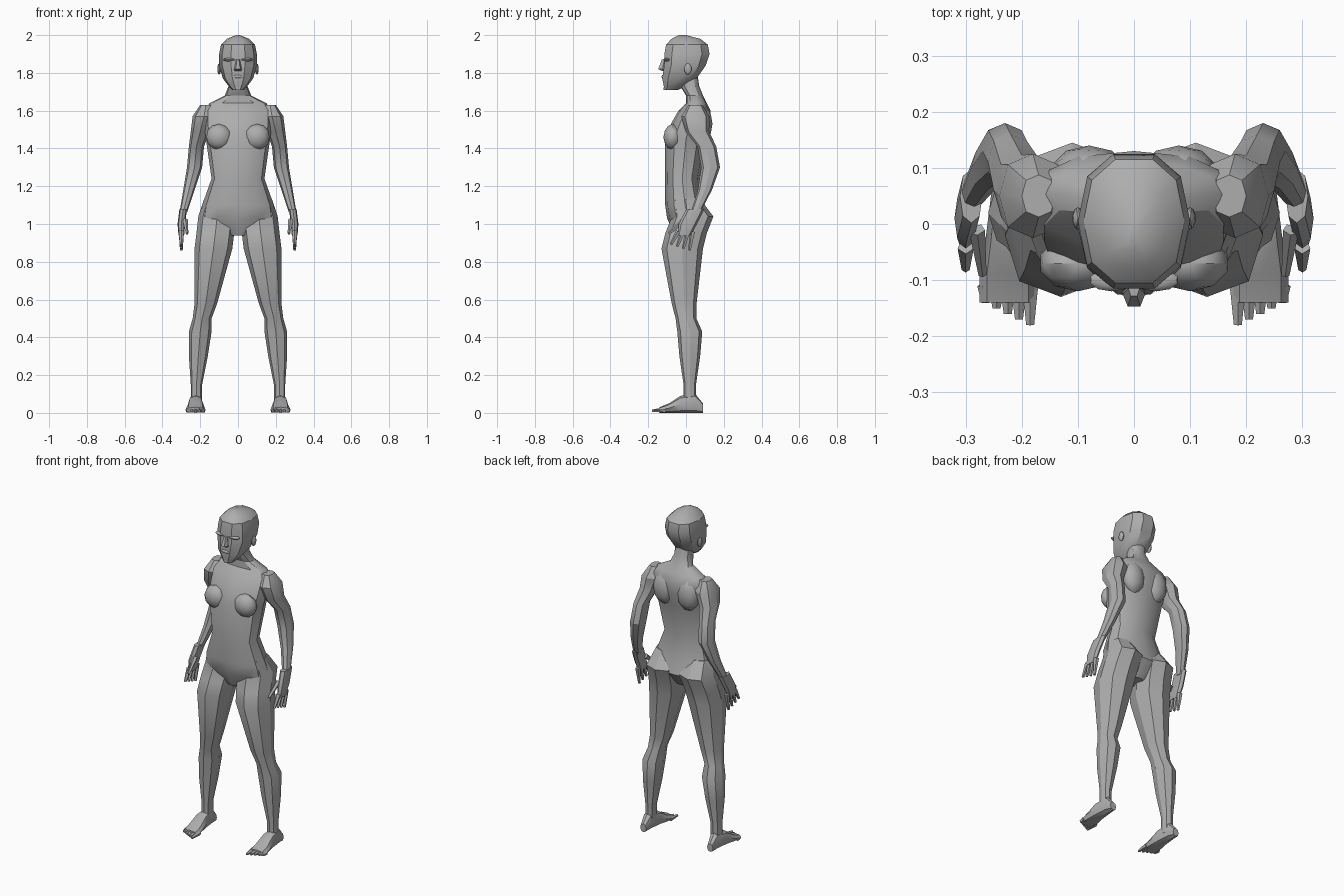
import bpy
import bmesh
from math import cos, sin, tau, radians
from mathutils import Matrix, Vector

default_cube = bpy.data.objects.get("Cube")
if default_cube:
    bpy.data.objects.remove(default_cube, do_unlink=True)

# One plain material for the whole figure
GREY = (*[.42] * 3, 1)
clay = bpy.data.materials.new("plain grey")
clay.diffuse_color = GREY
clay.use_nodes = True
for node in clay.node_tree.nodes:
    if node.type == "BSDF_PRINCIPLED":
        node.inputs["Base Color"].default_value = GREY


def finish(name, bm, mirrored):
    """Turn a bmesh into a shaded object, mirrored across x when asked."""
    bmesh.ops.recalc_face_normals(bm, faces=bm.faces)
    mesh = bpy.data.meshes.new(name)
    bm.to_mesh(mesh)
    bm.free()
    mesh.materials.append(clay)
    mesh.shade_smooth()
    mesh.set_sharp_from_angle(angle=radians(30))
    part = bpy.data.objects.new(name, mesh)
    bpy.context.scene.collection.objects.link(part)
    if mirrored:
        modifier = part.modifiers.new("Mirror", "MIRROR")
        modifier.use_axis[0] = True
        modifier.use_mirror_merge = False


def rounded(value):
    """Square off a circle slightly so the cross-sections read as flesh."""
    size = abs(value) ** .85
    return size if value >= 0 else -size


def oval(centre, half_width, depth_axis, sides):
    """Points of one cross-section, wide along x and deep along an axis."""
    across, along = Vector((half_width, 0, 0)), Vector(depth_axis)
    turns = [tau * i / sides for i in range(sides)]
    return [Vector(centre) + across * rounded(cos(t)) + along * rounded(sin(t))
            for t in turns]


def skin(name, sections, mirrored):
    """Bridge consecutive cross-sections and cap both ends."""
    bm = bmesh.new()
    loops = [[bm.verts.new(point) for point in section] for section in sections]
    for lower, upper in zip(loops, loops[1:]):
        for i in range(len(lower)):
            bm.faces.new((lower[i - 1], lower[i], upper[i], upper[i - 1]))
    bm.faces.new(loops[0])
    bm.faces.new(loops[-1])
    finish(name, bm, mirrored)


def trunk(name, profile, sides):
    """Central form from (height, half width, front, back)."""
    skin(name, [oval((0, (front + back) / 2, z), half, (0, (back - front) / 2, 0), sides)
                for z, half, front, back in profile], False)


def limb(name, joints, depth):
    """Paired form from (x, y, z, radius), deepened along y by a ratio."""
    skin(name, [oval((x, y, z), radius, (0, radius * depth, 0), 8)
                for x, y, z, radius in joints], True)


def blob(name, centre, radii, mirrored=True):
    """A low-poly ellipsoid for soft forms."""
    bm = bmesh.new()
    place = Matrix.Translation(centre) @ Matrix.Diagonal((*radii, 1))
    bmesh.ops.create_icosphere(bm, subdivisions=2, radius=1, matrix=place)
    finish(name, bm, mirrored)


def digits(name, spans, radius):
    """Tapered five-sided fingers or toes from pairs of base and tip."""
    bm = bmesh.new()
    for base, tip in spans:
        base, tip = Vector(base), Vector(tip)
        direction = tip - base
        turn = direction.to_track_quat("Z", "Y").to_matrix().to_4x4()
        bmesh.ops.create_cone(
            bm, cap_ends=True, segments=5, radius1=radius, radius2=radius / 2,
            depth=direction.length,
            matrix=Matrix.Translation((base + tip) / 2) @ turn)
    finish(name, bm, True)


# Torso from the crotch through waist, chest and shoulders to the neck
trunk("torso", [
    (.94, .05, -.06, .05),
    (1.03, .2, -.1, .12),
    (1.1, .19, -.11, .1),
    (1.24, .14, -.11, .07),
    (1.45, .17, -.11, .11),
    (1.53, .18, -.08, .13),
    (1.6, .18, -.04, .13),
    (1.64, .15, 0, .11),
    (1.68, .07, 0, .09),
    (1.73, .05, -.03, .07),
    (1.8, .05, -.04, .06),
], 12)

# Head from the chin to the crown
trunk("head", [
    (1.71, .03, -.12, -.04),
    (1.73, .05, -.12, 0),
    (1.77, .08, -.13, .06),
    (1.84, .1, -.12, .11),
    (1.9, .1, -.12, .13),
    (1.95, .09, -.11, .12),
    (1.98, .06, -.08, .08),
    (2, .01, -.04, 0),
], 10)

# Facial features
trunk("nose", [
    (1.81, .02, -.13, -.1),
    (1.82, .02, -.15, -.1),
    (1.87, .01, -.13, -.1),
], 6)
blob("lips", (0, -.12, 1.78), (.03, .01, .01), mirrored=False)
blob("brows", (.04, -.1, 1.87), (.04, .02, .01))
blob("ears", (.1, .01, 1.82), (.01, .02, .03))

# Soft chest and shoulder blade forms
blob("chest_forms", (.1, -.07, 1.46), (.07, .05, .07))
blob("shoulder_blades", (.08, .09, 1.53), (.07, .05, .1))

# Arms hang with the elbows back and the palms turned inward
limb("arms", [
    (.17, .05, 1.63, .03),
    (.18, .05, 1.57, .06),
    (.2, .06, 1.49, .05),
    (.22, .11, 1.41, .04),
    (.23, .13, 1.3, .04),
    (.26, .1, 1.18, .03),
    (.29, .05, 1.06, .02),
], 1.25)
limb("hands", [(.29, .05, 1.08, .02), (.3, .01, 1, .02), (.3, -.01, .94, .015)], 2.4)

# Four fingers fan out from the palm, with the thumb in front
fingers = [((.3, -.04 + i * .025, .96), (.3, -.08 + i * .033, .89 - i * .01))
           for i in range(4)]
thumb = ((.28, -.01, 1.02), (.27, -.09, .95))
digits("fingers", fingers + [thumb], .015)

# Legs from the buttocks over the knees and calves to the ankles
limb("legs", [
    (.11, 0, 1.13, .07),
    (.11, .035, 1.04, .1),
    (.12, 0, .95, .1),
    (.13, -.02, .87, .1),
    (.17, -.01, .58, .06),
    (.19, 0, .5, .05),
    (.2, .02, .43, .06),
    (.21, .02, .3, .05),
    (.22, .02, .15, .03),
    (.22, .02, .04, .03),
], 1.1)

# Feet run flat along the ground from heel to ball
skin("feet", [oval((.225, y, top / 2), half, (0, 0, top / 2), 8) for y, half, top in (
    (.09, .02, .05),
    (.05, .03, .1),
    (-.03, .04, .09),
    (-.09, .05, .05),
    (-.14, .05, .03),
)], True)
digits("toes", [((.185 + i * .02, -.11, .015), (.185 + i * .02, -.18 + i * .01, .01))
                for i in range(5)], .015)
